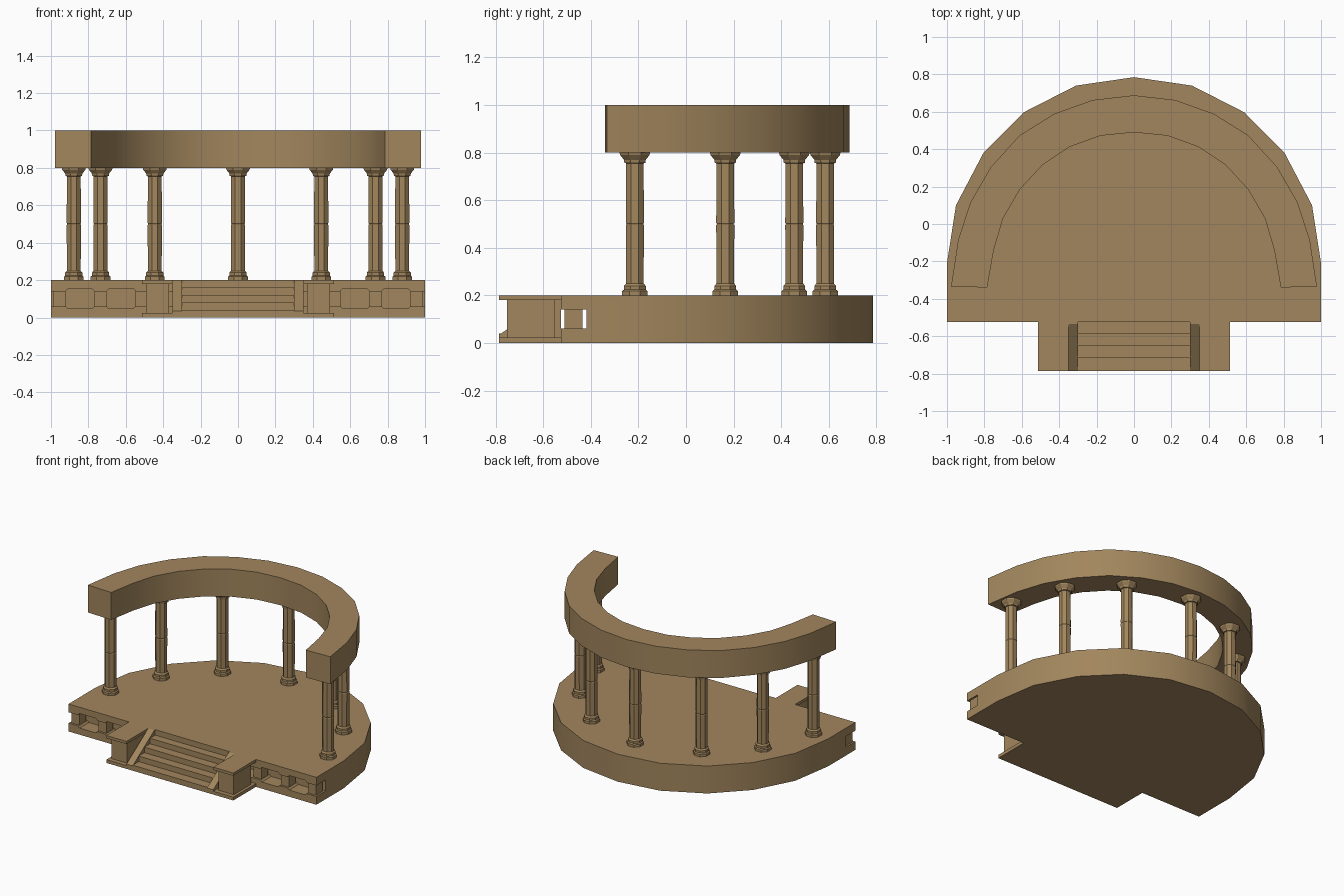
import bpy, bmesh, math
from mathutils import Matrix

if "Cube" in bpy.data.objects:
    bpy.data.objects.remove(bpy.data.objects["Cube"])

mat = bpy.data.materials.new("sandstone")
mat.diffuse_color = (0.36, 0.24, 0.11, 1)
mat.use_nodes = True
mat.node_tree.nodes["Principled BSDF"].inputs["Base Color"].default_value = mat.diffuse_color


def finish(name, bm, smooth=False):
    bmesh.ops.recalc_face_normals(bm, faces=bm.faces)
    me = bpy.data.meshes.new(name)
    bm.to_mesh(me)
    bm.free()
    ob = bpy.data.objects.new(name, me)
    bpy.context.collection.objects.link(ob)
    me.materials.append(mat)
    if smooth:
        bpy.ops.object.select_all(action='DESELECT')
        ob.select_set(True)
        bpy.context.view_layer.objects.active = ob
        bpy.ops.object.shade_smooth_by_angle(angle=math.radians(30))
    return ob


def prism(name, pts, axis, lo, hi, smooth=False):
    """Extrude a 2D outline along an axis: 'x' takes (y,z), 'y' takes (x,z), 'z' takes (x,y)."""
    bm = bmesh.new()
    i = 'xyz'.index(axis)

    def at(p, v):
        c = list(p)
        c.insert(i, v)
        return bm.verts.new(c)
    a = [at(p, lo) for p in pts]
    b = [at(p, hi) for p in pts]
    bm.faces.new(a)
    bm.faces.new(b[::-1])
    for k in range(len(pts)):
        n = (k + 1) % len(pts)
        bm.faces.new((a[k], b[k], b[n], a[n]))
    return finish(name, bm, smooth)


def box(name, x0, x1, y0, y1, z0, z1):
    return prism(name, [(x0, y0), (x1, y0), (x1, y1), (x0, y1)], 'z', z0, z1)


def mirrored(half):
    """Right-hand outline starting on the centre line, plus its mirror."""
    return half + [(-x, y) for x, y in half[:0:-1]]


def cut(target, cutter):
    m = target.modifiers.new("cut", 'BOOLEAN')
    m.operation = 'DIFFERENCE'
    m.solver = 'EXACT'
    m.object = cutter
    cutter.hide_render = True
    bpy.context.view_layer.objects.active = target
    bpy.ops.object.modifier_apply(modifier=m.name)
    bpy.data.objects.remove(cutter)


# Apse-shaped platform
platform = prism("platform", mirrored([
    (0, 0.785), (0.31, 0.74), (0.59, 0.597), (0.805, 0.38), (0.952, 0.10),
    (1, -0.21), (1, -0.525)]), 'z', 0, 0.2, True)

# Open slot along the front, with taller niches between the piers
cut(platform, box("slot_cutter", -1.1, 1.1, -0.6, -0.418, 0.06, 0.14))
for s in (-1, 1):
    for cx in (0.845, 0.625):
        x0, x1, z0, z1, c = s * cx - 0.077, s * cx + 0.077, 0.048, 0.154, 0.012
        cut(platform, prism("niche_cutter", [
            (x0 + c, z0), (x1 - c, z0), (x1, z0 + c), (x1, z1 - c),
            (x1 - c, z1), (x0 + c, z1), (x0, z1 - c), (x0, z0 + c)], 'y', -0.6, -0.418))
    # Small piers in the slot
    for cx in (0.955, 0.735, 0.515):
        box("slot_pier", s * cx - 0.032, s * cx + 0.032, -0.51, -0.435, 0.06, 0.14)

# Steps
steps = [(-0.525, 0), (-0.785, 0)]
for y, z in zip((-0.785, -0.715, -0.65, -0.585), (0.04, 0.08, 0.12, 0.16)):
    if z > 0.04:
        steps.append((y, z - 0.04))
    steps.append((y, z))
steps.append((-0.525, 0.16))
prism("steps", steps, 'x', -0.3, 0.3)

# Sloping stringers and pedestals beside the steps
for s in (-1, 1):
    lo, hi = sorted((s * 0.3, s * 0.35))
    prism("stair_stringer", [(-0.785, 0), (-0.785, 0.035), (-0.535, 0.2),
                             (-0.525, 0.2), (-0.525, 0)], 'x', lo, hi)
    lo, hi = sorted((s * 0.35, s * 0.512))
    box("pedestal_base", lo, hi, -0.785, -0.525, 0, 0.024)
    box("pedestal_cap", lo, hi, -0.785, -0.525, 0.18, 0.2)
    lo, hi = sorted((s * 0.37, s * 0.492))
    box("pedestal_body", lo, hi, -0.752, -0.55, 0.024, 0.18)


# Octagonal columns, lathed from one profile (radius across flats, height)
PROFILE = [(0.053, 0.2), (0.053, 0.218), (0.046, 0.224), (0.046, 0.24), (0.037, 0.25),
           (0.038, 0.495), (0.035, 0.5), (0.038, 0.505), (0.037, 0.755), (0.044, 0.757),
           (0.046, 0.77), (0.062, 0.79), (0.064, 0.8)]


def column(x, y):
    bm = bmesh.new()
    rings = []
    for r, z in PROFILE:
        r /= math.cos(math.pi / 8)
        rings.append([bm.verts.new((x + r * math.cos((k + 0.5) * math.pi / 4),
                                    y + r * math.sin((k + 0.5) * math.pi / 4), z))
                      for k in range(8)])
    for a, b in zip(rings, rings[1:]):
        for k in range(8):
            n = (k + 1) % 8
            bm.faces.new((a[k], a[n], b[n], b[k]))
    bm.faces.new(rings[0])
    bm.faces.new(rings[-1])
    finish("column", bm)


for x, y in mirrored([(0, 0.585), (0.445, 0.455), (0.735, 0.165), (0.878, -0.215)]):
    column(x, y)

# Curved entablature carried by the columns
outer = [(0, 0.688), (0.22, 0.663), (0.425, 0.59), (0.61, 0.475), (0.765, 0.305),
         (0.875, 0.115), (0.94, -0.085), (0.978, -0.333)]
inner = [(0, 0.49), (0.18, 0.472), (0.345, 0.412), (0.49, 0.315), (0.61, 0.185),
         (0.70, 0.03), (0.75, -0.14), (0.785, -0.34)]
left = [(-x, y) for x, y in outer[:0:-1]]
ring = left + outer + inner[::-1] + [(-x, y) for x, y in inner[1:]]
prism("entablature", ring, 'z', 0.8, 1.0, True)
